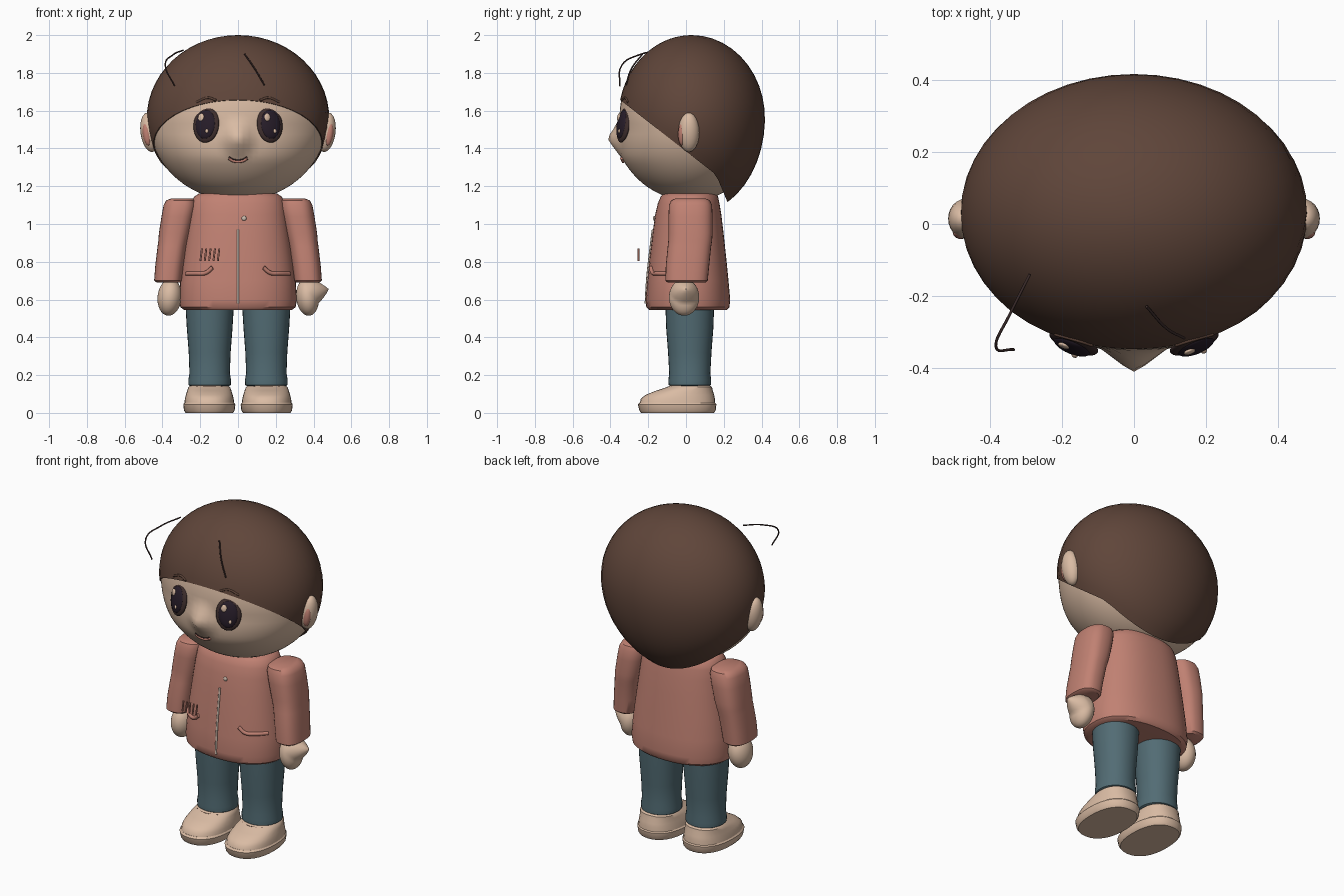
import bpy, bmesh
from math import sin, cos, pi, hypot, radians, sqrt
from mathutils import Vector, Euler, Matrix
from mathutils.bvhtree import BVHTree

cube = bpy.data.objects.get("Cube")
if cube:
    bpy.data.objects.remove(cube, do_unlink=True)


def material(name, r, g, b):
    m = bpy.data.materials.new(name)
    m.use_nodes = True
    m.diffuse_color = (r, g, b, 1)
    m.node_tree.nodes["Principled BSDF"].inputs["Base Color"].default_value = (r, g, b, 1)
    m.node_tree.nodes["Principled BSDF"].inputs["Roughness"].default_value = 0.8
    return m


SKIN = material("skin", .70, .50, .37)
HAIR = material("hair_brown", .115, .06, .042)
PINK = material("jacket_pink", .53, .22, .17)
TEAL = material("trouser_teal", .085, .15, .175)
SHOE = material("shoe_tan", .70, .50, .37)
DARK = material("eye_dark", .02, .012, .022)
RING = material("eye_ring_brown", .05, .028, .027)
ZIP = material("zip_beige", .6, .5, .42)


def finish(name, bm, mat, angle=50):
    bmesh.ops.recalc_face_normals(bm, faces=bm.faces)
    me = bpy.data.meshes.new(name)
    bm.to_mesh(me)
    bm.free()
    me.materials.append(mat)
    for p in me.polygons:
        p.use_smooth = True
    me.set_sharp_from_angle(angle=radians(angle))
    ob = bpy.data.objects.new(name, me)
    bpy.context.collection.objects.link(ob)
    return ob


def ellipsoid(name, mat, loc, rad, rot=(0, 0, 0), seg=24, shape=None):
    bm = bmesh.new()
    bmesh.ops.create_uvsphere(bm, u_segments=seg, v_segments=seg // 2, radius=1)
    turn = Euler([radians(a) for a in rot]).to_matrix()
    for v in bm.verts:
        v.co = turn @ Vector(c * r for c, r in zip(v.co, rad)) + Vector(loc)
        if shape:
            shape(v.co)
    return finish(name, bm, mat)


def loft(name, mat, rings, power=2.3, n=32, side=1):
    """Stack rounded sections given as (z, centre x, centre y, half width, half depth)."""
    bm = bmesh.new()
    rows = []
    for z, cx, cy, rx, ry in rings:
        row = []
        for i in range(n):
            c, s = cos(2 * pi * i / n), sin(2 * pi * i / n)
            px = abs(c) ** (2 / power) * (1 if c > 0 else -1)
            py = abs(s) ** (2 / power) * (1 if s > 0 else -1)
            row.append(bm.verts.new((side * (cx + rx * px), cy + ry * py, z)))
        rows.append(row)
    for a, b in zip(rows, rows[1:]):
        for i in range(n):
            j = (i + 1) % n
            bm.faces.new((a[i], a[j], b[j], b[i]))
    bm.faces.new(rows[0])
    bm.faces.new(rows[-1])
    return finish(name, bm, mat, 40)


def tube(name, mat, pts, r):
    """Thin stroke along a smooth path."""
    cu = bpy.data.curves.new(name, "CURVE")
    cu.dimensions = "3D"
    cu.bevel_depth = r
    cu.bevel_resolution = 2
    cu.resolution_u = 6
    cu.use_fill_caps = True
    sp = cu.splines.new("BEZIER")
    sp.bezier_points.add(len(pts) - 1)
    for p, co in zip(sp.bezier_points, pts):
        p.co = co
        p.handle_left_type = p.handle_right_type = "AUTO"
    cu.materials.append(mat)
    ob = bpy.data.objects.new(name, cu)
    bpy.context.collection.objects.link(ob)
    return ob


def front_of(ob):
    """Return a function giving the front surface y of an object at x, z."""
    bpy.context.view_layer.update()
    tree = BVHTree.FromObject(ob, bpy.context.evaluated_depsgraph_get())
    return lambda x, z: tree.ray_cast(Vector((x, -2, z)), Vector((0, 1, 0)))[0].y


# Head with a fuller lower face and a pointed nose
HC, HR = (0, .03, 1.56), (.475, .382, .438)


def face_shape(co):
    if co.y < .03:
        k = min(1, max(0, (1.5 - co.z) / .15))
        co.y -= .10 * k * (.03 - co.y)
        d = hypot(co.x / .10, (co.z - 1.455) / .11)
        co.y -= .065 * max(0, 1 - d) ** 1.1


head = ellipsoid("head", SKIN, HC, HR, seg=96, shape=face_shape)
face = front_of(head)
ellipsoid("neck", SKIN, (0, .02, 1.13), (.13, .11, .08))

# Hair cap, each meridian ending on the sloping hairline
def hair_point(az, t):
    z = cos(t)
    drop = .44 + (.07 * max(0, sin(az)) if z < 0 else 0)
    return Vector((.483 * sin(t) * cos(az), .03 + .388 * sin(t) * sin(az), 1.56 + drop * z))


def hairline(y):
    return min(1.385 - .78 * y, 1.235 - 2.4 * (y - .17))


bm = bmesh.new()
N, M = 48, 18
top = bm.verts.new(hair_point(0, 0))
rows = []
for i in range(N):
    az = 2 * pi * i / N
    lo, hi = .3, pi
    for _ in range(30):
        mid = (lo + hi) / 2
        p = hair_point(az, mid)
        lo, hi = (mid, hi) if p.z > hairline(p.y) else (lo, mid)
    rows.append([bm.verts.new(hair_point(az, lo * (k + 1) / M)) for k in range(M)])
    # Inner rim hugging the head
    rim = rows[-1][-1].co
    rows[-1].append(bm.verts.new(Vector(HC) + (rim - Vector(HC)) * .95))
for a, b in zip(rows, rows[1:] + rows[:1]):
    bm.faces.new((top, a[0], b[0]))
    for k in range(M):
        bm.faces.new((a[k], a[k + 1], b[k + 1], b[k]))
finish("hair", bm, HAIR)

# Loose strands
tube("strand_right", RING, [(-.29, -.14, 1.92), (-.345, -.25, 1.895),
                            (-.385, -.34, 1.84), (-.335, -.35, 1.73)], .004)
tube("strand_left", RING, [(.035, -.23, 1.9), (.09, -.29, 1.82), (.14, -.318, 1.735)], .004)

# Ears, eyes and brows
for s, side in ((1, "left"), (-1, "right")):
    ellipsoid(f"{side}_ear", SKIN, (s * .468, .015, 1.485), (.048, .056, .105), (0, s * 8, 0))
    ellipsoid(f"{side}_inner_ear", PINK, (s * .482, -.022, 1.475), (.022, .02, .06), (0, s * 8, 0))
    rot = (-10, 0, s * 22)
    turn = Euler([radians(a) for a in rot]).to_matrix()
    c = Vector((s * .168, face(s * .168, 1.525) - .004, 1.525))
    ellipsoid(f"{side}_eye_ring", RING, c, (.073, .022, .096), rot)
    ellipsoid(f"{side}_eye", DARK, c + turn @ Vector((0, -.01, 0)), (.056, .02, .078), rot)
    for part, dx, dz, r in (("large", -.022, .036, .017), ("small", .016, -.038, .009)):
        ellipsoid(f"{side}_eye_{part}_glint", SKIN, c + turn @ Vector((dx, -.026, dz)),
                  (r, .007, r * 1.25), rot, 16)
    tube(f"{side}_brow", HAIR, [(s * x, face(s * x, z) - .006, z)
                                for x, z in ((.115, 1.655), (.16, 1.668), (.22, 1.645))], .006)

# Mouth
for name, mat, dz, r in (("mouth", PINK, 0, .008), ("mouth_line", RING, .009, .003)):
    tube(name, mat, [(x, face(x, z + dz) - .006, z + dz)
                     for x, z in ((-.048, 1.347), (-.022, 1.333), (.022, 1.333), (.048, 1.347))], r)

# Jacket body
jacket = loft("jacket", PINK, [
    (.545, 0, .01, .285, .205), (.56, 0, .01, .305, .22), (.60, 0, .01, .312, .224),
    (.70, 0, .01, .305, .215), (.82, 0, .01, .29, .203), (.95, 0, .011, .272, .188),
    (1.05, 0, .012, .258, .175), (1.11, 0, .014, .248, .163),
    (1.145, 0, .018, .232, .152), (1.162, 0, .02, .205, .138)], n=48)
coat = front_of(jacket)

# Zip, button, pockets and chest stripes
tube("zip", ZIP, [(0, coat(0, z) - .001, z) for z in (.58, .7, .83, .97)], .006)
ellipsoid("button", ZIP, (.032, coat(.032, 1.03) - .003, 1.03), (.013, .007, .013), seg=12)
for s, side in ((1, "left"), (-1, "right")):
    tube(f"{side}_pocket", PINK, [(s * x, coat(s * x, z) - .003, z) for x, z in
                                  ((.135, .77), (.17, .742), (.22, .738), (.272, .737))], .011)
for i in range(5):
    x = -.195 + .023 * i
    tube(f"stripe_{i + 1}", PINK, [(x - .004, -.252, .805), (x + .004, -.252, .87)], .005)

# Sleeves, legs and shoes
for s, side in ((1, "left"), (-1, "right")):
    loft(f"{side}_sleeve", PINK, [
        (.69, .368, .003, .062, .1), (.70, .37, .003, .074, .112), (.78, .362, .008, .076, .115),
        (.88, .348, .018, .078, .115), (.91, .342, .022, .08, .116), (.95, .335, .024, .084, .117),
        (1.04, .318, .024, .087, .117), (1.10, .307, .024, .087, .114),
        (1.125, .302, .024, .078, .103), (1.135, .297, .024, .058, .08)], 2.6, side=s)
    loft(f"{side}_trouser_leg", TEAL, [
        (.14, .15, .02, .10, .10), (.148, .15, .02, .112, .112), (.175, .15, .02, .113, .113),
        (.21, .15, .02, .107, .109), (.32, .15, .02, .111, .115), (.45, .15, .02, .121, .125),
        (.6, .15, .02, .13, .13)], 2.1, side=s)
    loft(f"{side}_shoe_sole", SHOE, [
        (0, .152, -.045, .125, .193), (.012, .152, -.045, .134, .202),
        (.045, .152, -.047, .138, .208), (.055, .152, -.047, .13, .198)], 2.3, side=s)
    loft(f"{side}_shoe", SHOE, [
        (.05, .152, -.045, .132, .2), (.075, .152, -.043, .129, .196),
        (.095, .152, -.033, .124, .182), (.118, .152, -.008, .117, .15),
        (.137, .152, .02, .11, .118), (.148, .152, .022, .095, .1)], 2.3, side=s)
    tube(f"{side}_shoe_seam", HAIR, [(s * .152 + dx, -.098 + abs(dx) * .3, .136)
                                     for dx in (-.07, 0, .07)], .0025)


# Hands, the left one with its thumb pointing outward
def thumb(co):
    d = hypot((co.z - .655) / .075, co.y / .09)
    if co.x > .37 and d < 1:
        co.x += .062 * (1 - d)


ellipsoid("right_hand", SKIN, (-.362, -.01, .612), (.064, .08, .098), (0, 6, 0), 32)
ellipsoid("left_hand", SKIN, (.368, -.01, .612), (.06, .08, .098), (0, -6, 0), 48, thumb)
